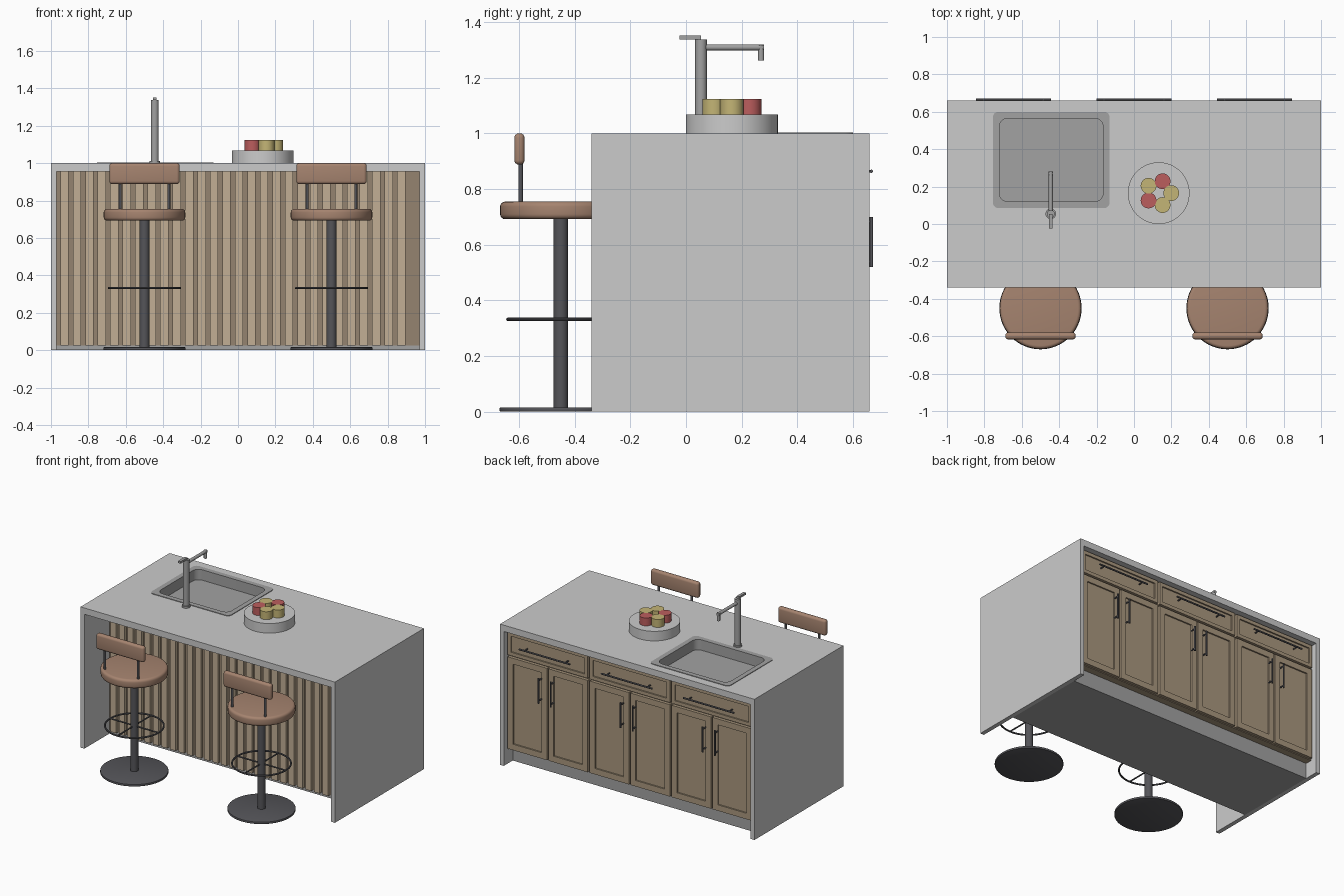
import bpy, bmesh, math
from mathutils import Vector, Matrix

if "Cube" in bpy.data.objects:
    bpy.data.objects.remove(bpy.data.objects["Cube"])


def material(name, rgb):
    m = bpy.data.materials.new(name)
    m.diffuse_color = (*rgb, 1)
    m.use_nodes = True
    m.node_tree.nodes["Principled BSDF"].inputs["Base Color"].default_value = m.diffuse_color
    return m


STONE = material("pale_stone", (0.62, 0.61, 0.60))
SLAT = material("light_wood", (0.54, 0.43, 0.30))
WOOD = material("cabinet_wood", (0.40, 0.31, 0.21))
BACKING = material("dark_wood", (0.30, 0.23, 0.16))
SEAT = material("tan_leather", (0.38, 0.23, 0.16))
DARK = material("dark_metal", (0.09, 0.09, 0.10))
STEEL = material("steel", (0.36, 0.36, 0.36))
RED = material("red_fruit", (0.50, 0.11, 0.11))
YELLOW = material("yellow_fruit", (0.55, 0.46, 0.18))


def finish(bm, name, mat):
    me = bpy.data.meshes.new(name)
    bm.to_mesh(me)
    bm.free()
    me.materials.append(mat)
    ob = bpy.data.objects.new(name, me)
    bpy.context.collection.objects.link(ob)
    return ob


def add_box(bm, lo, hi):
    lo, hi = Vector(lo), Vector(hi)
    mat = Matrix.Translation((lo + hi) / 2) @ Matrix.Diagonal((*(hi - lo), 1))
    return bmesh.ops.create_cube(bm, size=1, matrix=mat)["verts"]


def add_rod(bm, p, q, r, n=24):
    p, q = Vector(p), Vector(q)
    rot = (q - p).to_track_quat('Z', 'Y').to_matrix().to_4x4()
    bmesh.ops.create_cone(bm, cap_ends=True, segments=n, radius1=r, radius2=r,
                          depth=(q - p).length, matrix=Matrix.Translation((p + q) / 2) @ rot)


def box(name, lo, hi, mat, bevel=0, segs=4):
    bm = bmesh.new()
    add_box(bm, lo, hi)
    if bevel:
        bmesh.ops.bevel(bm, geom=bm.edges[:], offset=bevel, segments=segs, profile=0.5, affect='EDGES')
    return finish(bm, name, mat)


def rods(name, items, mat, n=24):
    bm = bmesh.new()
    for p, q, r in items:
        add_rod(bm, p, q, r, n)
    return finish(bm, name, mat)


def disc(name, x, y, z0, z1, r, mat, bevel=0, segs=3, n=64):
    bm = bmesh.new()
    add_rod(bm, (x, y, z0), (x, y, z1), r, n)
    if bevel:
        rim = [e for e in bm.edges if any(len(f.verts) > 4 for f in e.link_faces)]
        bmesh.ops.bevel(bm, geom=rim, offset=bevel, segments=segs, profile=0.5, affect='EDGES')
    return finish(bm, name, mat)


def round_rect(x0, x1, y0, y1, r, z, n=6):
    pts = []
    corners = ((x1 - r, y0 + r, -90), (x1 - r, y1 - r, 0), (x0 + r, y1 - r, 90), (x0 + r, y0 + r, 180))
    for cx, cy, a0 in corners:
        for i in range(n + 1):
            a = math.radians(a0 + 90 * i / n)
            pts.append((cx + r * math.cos(a), cy + r * math.sin(a), z))
    return pts


def loft(name, loops, mat, cap_first=False):
    bm = bmesh.new()
    rings = [[bm.verts.new(p) for p in loop] for loop in loops]
    for a, b in zip(rings, rings[1:]):
        for i in range(len(a)):
            j = (i + 1) % len(a)
            bm.faces.new((a[i], a[j], b[j], b[i]))
    bm.faces.new(rings[-1])
    if cap_first:
        bm.faces.new(rings[0][::-1])
    return finish(bm, name, mat)


# Waterfall counter: one inverted-U profile swept front to back
bm = bmesh.new()
profile = [(-1, 0), (-.97, 0), (-.97, .955), (.97, .955), (.97, 0), (1, 0), (1, 1), (-1, 1)]
face = bm.faces.new([bm.verts.new((x, -.34, z)) for x, z in profile])
ext = bmesh.ops.extrude_face_region(bm, geom=[face])["geom"]
bmesh.ops.translate(bm, verts=[g for g in ext if isinstance(g, bmesh.types.BMVert)], vec=(0, 1, 0))
bmesh.ops.recalc_face_normals(bm, faces=bm.faces[:])
counter = finish(bm, "waterfall_counter", STONE)

# Cabinet body, plinth and slatted front
carcass = box("cabinet_body", (-.97, -.05, .11), (.97, .61, .955), WOOD)
box("plinth", (-.97, -.05, 0), (.97, .56, .11), STEEL)
box("slat_backing", (-.97, -.055, .025), (.97, -.04, .955), BACKING)
bm = bmesh.new()
for i in range(28):
    x = -.95 + i * .0667
    add_box(bm, (x, -.075, .025), (x + .044, -.055, .955))
finish(bm, "front_slats", SLAT)

# Sink: cut the opening, then drop in a rimmed basin
cutter = loft("sink_cutter", [round_rect(-.723, -.162, .117, .568, .048, z) for z in (1.1, .925)], STEEL, True)
bm = bmesh.new()
bm.from_mesh(cutter.data)
bmesh.ops.recalc_face_normals(bm, faces=bm.faces[:])
bm.to_mesh(cutter.data)
bm.free()
for ob in (counter, carcass):
    mod = ob.modifiers.new("sink_opening", 'BOOLEAN')
    mod.operation, mod.solver, mod.object = 'DIFFERENCE', 'EXACT', cutter
    bpy.context.view_layer.objects.active = ob
    bpy.ops.object.modifier_apply(modifier=mod.name)
bpy.data.objects.remove(cutter)
loft("sink", [round_rect(-.755, -.13, .085, .6, .03, 1.0),
              round_rect(-.755, -.13, .085, .6, .03, 1.004),
              round_rect(-.72, -.165, .12, .565, .045, 1.004),
              round_rect(-.72, -.165, .12, .565, .045, .93)], STEEL)

# Faucet
fx, fy = -.445, .054
rods("faucet", [((fx, fy, 1), (fx, fy, 1.012), .028),
                ((fx, fy, 1), (fx, fy, 1.337), .021),
                ((fx, fy, 1.309), (fx, .28, 1.309), .011),
                ((fx, .27, 1.262), (fx, .27, 1.318), .011)], STEEL)
box("faucet_lever", (fx - .01, -.024, 1.337), (fx + .01, fy, 1.351), STEEL)

# Fruit bowl
bx, by = .132, .165
disc("fruit_bowl", bx, by, 1, 1.068, .165, STONE)
for i, mat in enumerate((YELLOW, RED, YELLOW, RED, YELLOW)):
    a = math.radians(72 * i)
    disc(f"fruit_{i + 1}", bx + .067 * math.cos(a), by + .067 * math.sin(a), 1.06, 1.124, .042, mat, n=32)


# Recessed-panel cabinet fronts with bar handles
def front(name, x0, x1, z0, z1, frame):
    bm = bmesh.new()
    add_box(bm, (x0, .608, z0), (x1, .632, z1))
    bm.faces.ensure_lookup_table()
    bm.normal_update()
    f = max(bm.faces, key=lambda f: f.normal.y)
    bmesh.ops.inset_region(bm, faces=[f], thickness=frame)
    ext = bmesh.ops.extrude_discrete_faces(bm, faces=[f])["faces"][0]
    bmesh.ops.translate(bm, verts=ext.verts[:], vec=(0, -.01, 0))
    finish(bm, name, WOOD)


def handle(name, p, q):
    p, q = Vector(p), Vector(q)
    items = [(p, q, .006)]
    for t in (.1, .9):
        m = p.lerp(q, t)
        items.append((m, (m.x, .63, m.z), .005))
    rods(name, items, DARK, 12)


for b, c in enumerate((-.645, 0, .645), 1):
    front(f"drawer_front_{b}", c - .315, c + .315, .782, .945, .035)
    handle(f"drawer_handle_{b}", (c - .2, .666, .864), (c + .2, .666, .864))
    for s, side in ((-1, "a"), (1, "b")):
        d = c + s * .16
        front(f"door_{b}{side}", d - .155, d + .155, .115, .768, .06)
        handle(f"door_handle_{b}{side}", (c + s * .048, .666, .52), (c + s * .048, .666, .7))

# Bar stools
for sx, side in ((-.5, "left"), (.5, "right")):
    y = -.45
    disc(f"{side}_stool_base", sx, y, 0, .016, .22, DARK, .004, 2)
    rods(f"{side}_stool_pole", [((sx, y, .01), (sx, y, .7), .026)], DARK, 32)
    disc(f"{side}_stool_seat", sx, y, .692, .755, .218, SEAT, .018, 4)
    box(f"{side}_stool_backrest", (sx - .188, -.617, .888), (sx + .188, -.58, 1), SEAT, .016, 4)
    rods(f"{side}_stool_back_posts",
         [((sx + d, -.594, .74), (sx + d, -.594, .9), .008) for d in (-.13, .13)], DARK, 16)
    rods(f"{side}_foot_ring_spokes", [((sx - .19, y, .332), (sx + .19, y, .332), .005),
                                      ((sx, y - .19, .332), (sx, y + .19, .332), .005)], DARK, 10)
    bpy.ops.mesh.primitive_torus_add(major_radius=.19, minor_radius=.006, major_segments=64,
                                     minor_segments=10, location=(sx, y, .332))
    ring = bpy.context.object
    ring.name = f"{side}_foot_ring"
    ring.data.materials.append(DARK)

# Smooth the curved parts, keep the hard edges
bpy.ops.object.select_all(action='SELECT')
bpy.ops.object.shade_smooth_by_angle(angle=math.radians(30))
